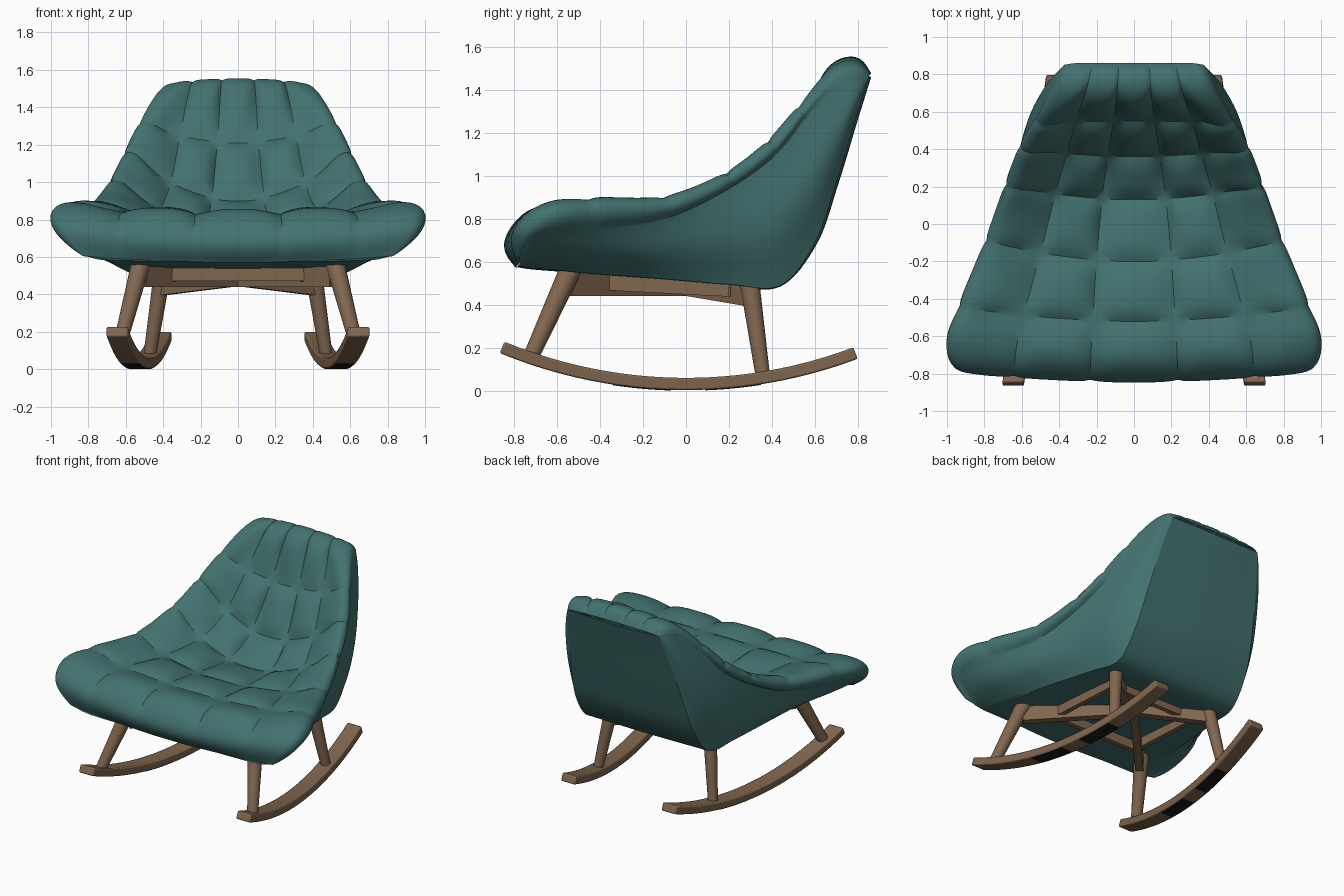
import bpy, bmesh, math
from mathutils import Vector as V

if "Cube" in bpy.data.objects:
    bpy.data.objects.remove(bpy.data.objects["Cube"])


def material(name, rgb):
    m = bpy.data.materials.new(name)
    m.diffuse_color = (*rgb, 1)
    m.use_nodes = True
    m.node_tree.nodes["Principled BSDF"].inputs["Base Color"].default_value = m.diffuse_color
    return m


TEAL = material("teal fabric", (0.056, 0.168, 0.164))
WOOD = material("brown wood", (0.22, 0.135, 0.08))
BLACK = material("black felt", (0.01, 0.01, 0.01))


def finish(bm, name, mat, angle=30):
    me = bpy.data.meshes.new(name)
    bm.to_mesh(me)
    bm.free()
    ob = bpy.data.objects.new(name, me)
    bpy.context.collection.objects.link(ob)
    me.materials.append(mat)
    bpy.ops.object.select_all(action='DESELECT')
    ob.select_set(True)
    bpy.context.view_layer.objects.active = ob
    bpy.ops.object.shade_smooth_by_angle(angle=math.radians(angle))
    return ob


def spline(p, t):
    """Catmull-Rom through the points p, t from 0 to len(p)-1"""
    n = len(p) - 1
    i = min(int(t), n - 1)
    f = t - i
    b, c = p[i], p[i + 1]
    a = p[i - 1] if i > 0 else b * 2 - c
    d = p[i + 2] if i + 2 <= n else c * 2 - b
    return (b * 2 + (c - a) * f + (a * 2 - b * 5 + c * 4 - d) * f * f
            + (b * 3 - a - c * 3 + d) * f ** 3) * 0.5


def surface(bm, rows, k):
    """Smooth grid through rows of control points, k steps per span"""
    nr, nc = (len(rows) - 1) * k, (len(rows[0]) - 1) * k
    cols = list(zip(*rows))
    grid = []
    for i in range(nr + 1):
        line = [spline(c, i / k) for c in cols]
        grid.append([bm.verts.new(spline(line, j / k)) for j in range(nc + 1)])
    for i in range(nr):
        for j in range(nc):
            bm.faces.new((grid[i][j], grid[i][j + 1], grid[i + 1][j + 1], grid[i + 1][j]))
    bm.normal_update()
    return grid


def flip(p):
    return V((-p.x, p.y, p.z))


# Sections from front lip to top of back: centre y,z | seam x | seam x | rim | outer seam
SECTIONS = [
    (-.79, .57, .22, .62, (.82, -.78, .605), (.80, -.77, .60)),
    (-.805, .69, .235, .64, (.92, -.75, .75), (.915, -.71, .69)),
    (-.70, .81, .23, .63, (.945, -.63, .835), (.94, -.60, .735)),
    (-.52, .825, .22, .59, (.885, -.45, .86), (.89, -.44, .75)),
    (-.20, .79, .20, .50, (.745, -.10, .87), (.755, -.10, .80)),
    (.13, .76, .17, .42, (.64, .20, .985), (.655, .20, .94)),
    (.36, .90, .14, .36, (.56, .40, 1.135), (.59, .42, 1.10)),
    (.55, 1.21, .11, .31, (.48, .545, 1.30), (.52, .57, 1.28)),
    (.67, 1.45, .095, .27, (.39, .68, 1.45), (.445, .72, 1.43)),
    (.77, 1.515, .085, .24, (.34, .775, 1.495), (.405, .80, 1.475)),
    (.86, 1.48, .08, .22, (.31, .86, 1.475), (.37, .852, 1.465)),
]
# Lower edge of each side panel: along the bottom, then up the back corner
LOWER = [(.66, -.785, .58), (.66, -.72, .57), (.66, -.60, .56), (.64, -.44, .545),
         (.59, -.10, .52), (.54, .20, .495), (.50, .44, .49), (.485, .60, .69),
         (.455, .70, .97), (.415, .785, 1.25), (.37, .852, 1.465)]

# Tufted cushion
rows = []
for y, z, x1, x2, rim, outer in SECTIONS:
    c, r = V((0, y, z)), V(rim)
    half = [c]
    for x in (x1, x2):
        p = c.lerp(r, (x / r.x) ** 2)
        half.append(V((x, p.y, p.z)))
    half += [r, V(outer)]
    rows.append([flip(p) for p in half[:0:-1]] + half)

K = 12
ROW_SEAMS, COL_SEAMS = (0, 3, 4, 5, 6, 7, 10), (0, 2, 3, 5, 6, 8)


def step(a, b, x):
    t = max(0, min(1, (x - a) / (b - a)))
    return t * t * (3 - 2 * t)


def bulge(t, seams, soft):
    """Pillow height between seams; soft makes inner seams shallow and narrow"""
    for a, b in zip(seams, seams[1:]):
        if t <= b + 1e-6:
            f = 2 * (t - a) / (b - a) - 1
            edge = (f < 0 and a == 0) or (f > 0 and b == seams[-1])
            if edge:
                return 1 - abs(f) ** 2.5
            return 1 - (1 - .72 * soft) * abs(f) ** (2.5 + 3 * soft)


bm = bmesh.new()
grid = surface(bm, rows, K)
normals = [[v.normal.copy() for v in line] for line in grid]
for i, line in enumerate(grid):
    for j, v in enumerate(line):
        r, c = i / K, j / K
        side_soft = step(2.2, 3, abs(c - 4))
        end_soft = max(1 - step(1, 2.4, r), step(7.6, 9, r))
        h = bulge(r, ROW_SEAMS, side_soft) * bulge(c, COL_SEAMS, end_soft)
        v.co += normals[i][j] * (0.043 - .006 * side_soft) * h
# Closing face under the front lip
bm.faces.new([bm.verts.new(p) for p in (LOWER[0], flip(V(LOWER[0])))] + grid[0])
finish(bm, "tufted_cushion", TEAL)

# Outer shell: side panels, and one strip for underside and back
side, under = [], []
for s, low in zip(SECTIONS, LOWER):
    o, l = V(s[5]), V(low)
    d = (o - l).length
    side.append([o, (o + l) / 2 + V((.09 * d, 0, -.03 * d)), l])
    back = .01 if l.y > .5 else 0
    under.append([l, V((0, l.y + back, l.z - .005)), flip(l)])
bm = bmesh.new()
surface(bm, side, 8)
surface(bm, [[flip(p) for p in r[::-1]] for r in side], 8)
surface(bm, under, 8)
bmesh.ops.remove_doubles(bm, verts=bm.verts, dist=0.0005)
finish(bm, "outer_shell", TEAL)


# Wooden base helpers
def rocker_x(y):
    return .645 - .23 * (y + .86) / 1.64


def arc_bar(name, sx, y0, y1, width, low, high, mat):
    """Bar following the rocker arc, low and high measured from its underside"""
    bm = bmesh.new()
    n, R, rings = 24, 2.27, []
    for i in range(n + 1):
        y = y0 + (y1 - y0) * i / n
        a = math.asin(y / R)
        ring = []
        for dx, h in ((-1, low), (1, low), (1, high), (-1, high)):
            ring.append(bm.verts.new((sx * rocker_x(y) + dx * width / 2,
                                      (R - h) * math.sin(a), R - (R - h) * math.cos(a))))
        rings.append(ring)
    for a, b in zip(rings, rings[1:]):
        for j in range(4):
            bm.faces.new((a[j], a[(j + 1) % 4], b[(j + 1) % 4], b[j]))
    bm.faces.new(rings[0])
    bm.faces.new(rings[-1])
    bmesh.ops.recalc_face_normals(bm, faces=bm.faces)
    return finish(bm, name, mat)


def leg(name, p, q, r1, r2):
    p, q = V(p), V(q)
    bm = bmesh.new()
    bmesh.ops.create_cone(bm, cap_ends=True, segments=24, radius1=r1, radius2=r2,
                          depth=(q - p).length)
    ob = finish(bm, name, WOOD)
    ob.location = (p + q) / 2
    ob.rotation_euler = (q - p).to_track_quat('Z', 'Y').to_euler()


def beam(name, p, q, w, h):
    p, q = V(p), V(q)
    bm = bmesh.new()
    bmesh.ops.create_cube(bm, size=1)
    bmesh.ops.scale(bm, vec=(w, (q - p).length, h), verts=bm.verts)
    ob = finish(bm, name, WOOD)
    ob.location = (p + q) / 2
    ob.rotation_euler = (q - p).to_track_quat('Y', 'Z').to_euler()


for s, tag in ((1, "right"), (-1, "left")):
    # Rockers with felt pads beneath
    bar = arc_bar("rocker_" + tag, s, -.868, .80, .115, .003, .06, WOOD)
    bev = bar.modifiers.new("soft edges", 'BEVEL')
    bev.width, bev.segments = .008, 2
    arc_bar("front_pad_" + tag, s, -.34, -.07, .095, 0, .005, BLACK)
    arc_bar("back_pad_" + tag, s, .09, .35, .095, 0, .005, BLACK)
    # Tapered legs
    leg("front_leg_" + tag, (s * .63, -.73, .14), (s * .515, -.53, .58), .036, .052)
    leg("back_leg_" + tag, (s * .475, .36, .05), (s * .405, .295, .51), .033, .046)
    # Crossing rails and inner frame
    beam("front_rail_" + tag, (s * .51, -.55, .495), (0, 0, .495), .055, .11)
    beam("back_rail_" + tag, (0, 0, .49), (s * .405, .295, .44), .055, .09)
    beam("frame_side_" + tag, (s * .35, -.42, .51), (s * .35, .20, .478), .035, .08)
beam("frame_front", (-.35, -.41, .51), (.35, -.41, .51), .035, .08)
beam("frame_back", (-.35, .19, .478), (.35, .19, .478), .035, .08)
